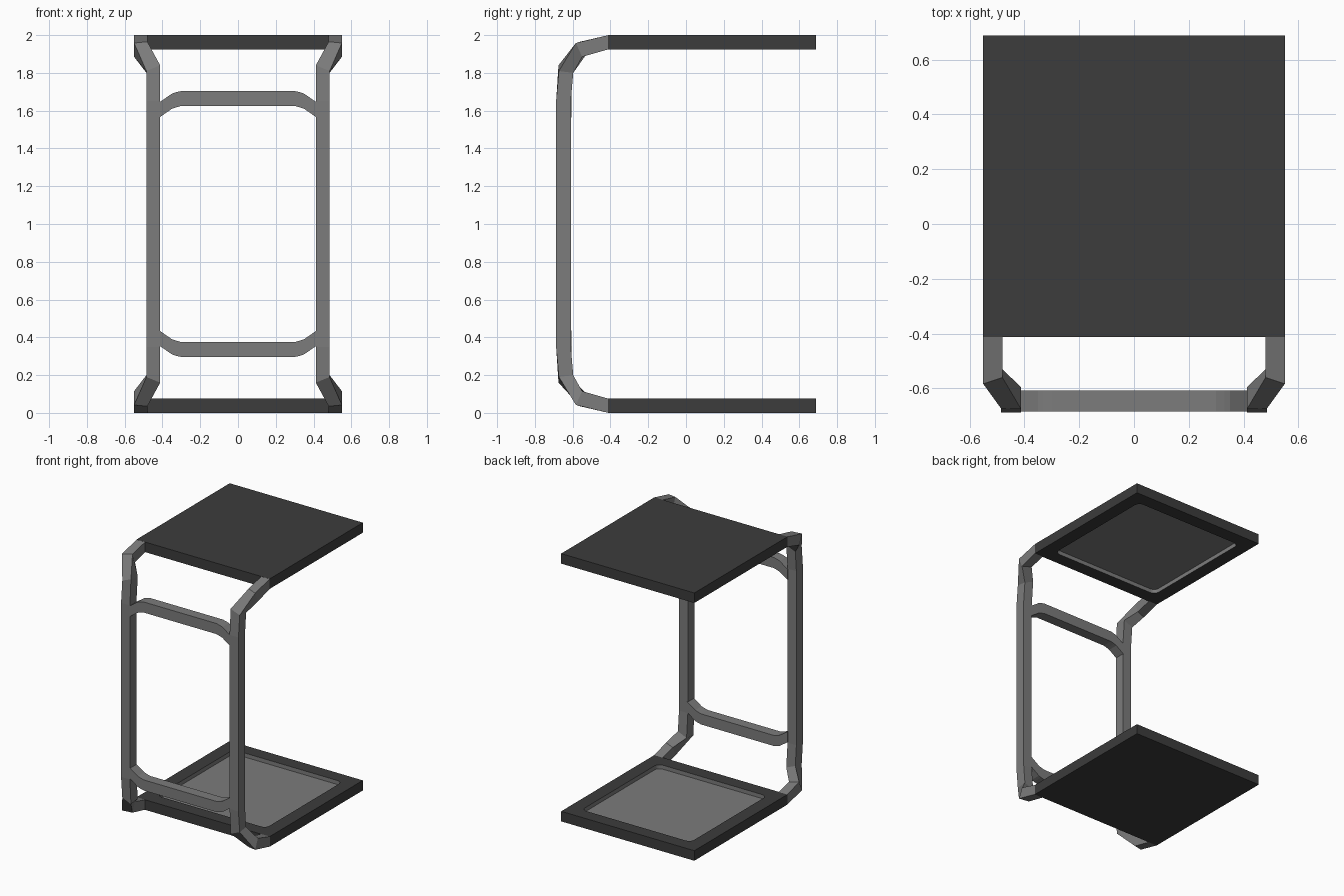
import bpy, bmesh, math

if "Cube" in bpy.data.objects:
    bpy.data.objects.remove(bpy.data.objects["Cube"])


def material(name, value):
    m = bpy.data.materials.new(name)
    m.diffuse_color = (value, value, value, 1)
    m.use_nodes = True
    m.node_tree.nodes["Principled BSDF"].inputs["Base Color"].default_value = m.diffuse_color
    return m


DARK = material("charcoal", 0.045)
GREY = material("mid grey", 0.20)


def finish(bm, name, mats):
    bmesh.ops.recalc_face_normals(bm, faces=bm.faces[:])
    me = bpy.data.meshes.new(name)
    bm.to_mesh(me)
    bm.free()
    for m in mats:
        me.materials.append(m)
    ob = bpy.data.objects.new(name, me)
    bpy.context.collection.objects.link(ob)


def tube(name, rings, mirror_x=1, flip=False):
    """Skin a list of four-corner rings; optionally reflect in x and about z = 1."""
    bm = bmesh.new()
    loops = [[bm.verts.new((x * mirror_x, y, 2 - z if flip else z)) for x, y, z in r]
             for r in rings]
    for a, b in zip(loops, loops[1:]):
        for i in range(4):
            j = (i + 1) % 4
            bm.faces.new((a[i], a[j], b[j], b[i]))
    bm.faces.new(loops[0])
    bm.faces.new(loops[-1])
    finish(bm, name, [GREY])


def plate(name, z_out, z_in, depth):
    """Square slab with a round-cornered grey recess in the inner side."""
    bm = bmesh.new()
    cy, h, p, r, n = 0.1375, 0.55, 0.45, 0.04, 4
    signs = [(1, 1), (-1, 1), (-1, -1), (1, -1)]
    out = [bm.verts.new((h * a, cy + h * b, z_out)) for a, b in signs]
    rim = [bm.verts.new((h * a, cy + h * b, z_in)) for a, b in signs]
    z_floor = z_in + depth * (1 if z_out > z_in else -1)
    top, floor, corner = [], [], []
    for c, (a, b) in enumerate(signs):
        for k in range(n + 1):
            t = math.pi / 2 * (c + k / n)
            x = (p - r) * a + r * math.cos(t)
            y = cy + (p - r) * b + r * math.sin(t)
            top.append(bm.verts.new((x, y, z_in)))
            floor.append(bm.verts.new((x, y, z_floor)))
            corner.append(c)
    bm.faces.new(out)
    for i in range(4):
        j = (i + 1) % 4
        bm.faces.new((out[i], out[j], rim[j], rim[i]))
    for i in range(len(top)):
        j = (i + 1) % len(top)
        a, b = rim[corner[i]], rim[corner[j]]
        bm.faces.new((top[i], top[j], b) if a is b else (top[i], top[j], b, a))
        bm.faces.new((top[i], top[j], floor[j], floor[i])).material_index = 1
    bm.faces.new(floor).material_index = 1
    finish(bm, name, [DARK, GREY])


# Top and base slabs
plate("table_top", 2.0, 1.925, 0.03)
plate("base_plate", 0.0, 0.075, 0.03)

# Side legs: straight post, splayed bend at each end
YO, YI = -0.6875, -0.61
XI, XO = 0.412, 0.485      # post inner / outer
EI, EO = 0.48, 0.55        # splayed end inner / outer
half = [
    [(XI, YO, 1.65), (XO, YO, 1.65), (XO, YI, 1.65), (XI, YI, 1.65)],
    [(XI, -0.675, 1.84), (XO, -0.673, 1.81), (XO, -0.597, 1.80), (XI, -0.595, 1.83)],
    [(EI, -0.56, 1.965), (EO, -0.583, 1.958), (EO, -0.55, 1.885), (EI, -0.53, 1.895)],
    [(EI, -0.41, 2.0), (EO, -0.41, 2.0), (EO, -0.41, 1.925), (EI, -0.41, 1.925)],
]
lower = [[(x, y, 2 - z) for x, y, z in ring] for ring in reversed(half)]
for side, s in (("right", 1), ("left", -1)):
    tube(side + "_leg", lower + half, s)

# Cross rails with curved ends
prof = [(0.415, 1.565, 1.645), (0.35, 1.61, 1.69), (0.33, 1.617, 1.697), (0.30, 1.625, 1.704)]
stations = [(-x, a, b) for x, a, b in prof] + prof[::-1]
rail = [[(x, -0.684, a), (x, -0.684, b), (x, -0.607, b), (x, -0.607, a)]
        for x, a, b in stations]
tube("upper_rail", rail)
tube("lower_rail", rail, flip=True)
